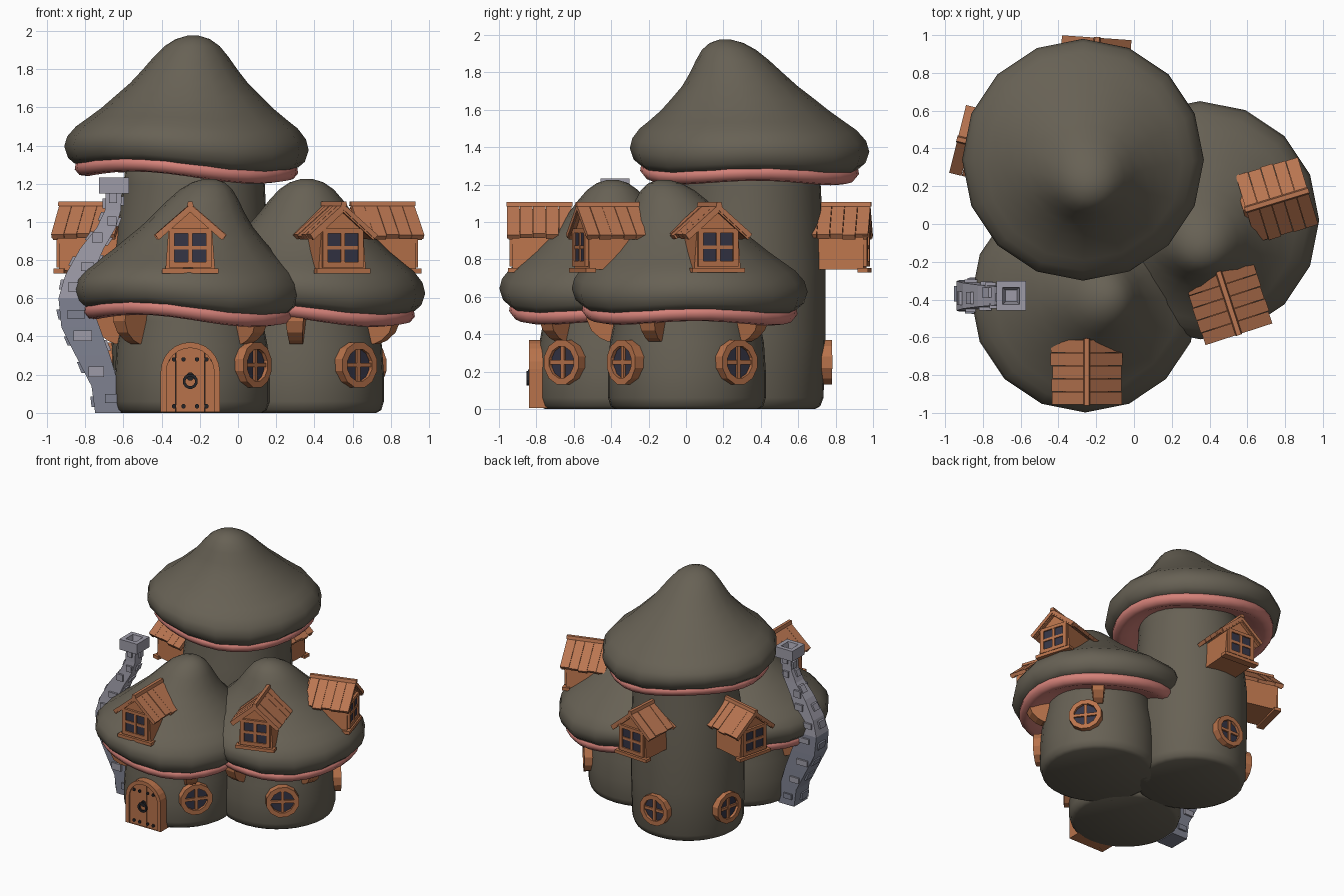
import bpy, bmesh, math, random
from mathutils import Matrix, Vector

if "Cube" in bpy.data.objects:
    bpy.data.objects.remove(bpy.data.objects["Cube"])
random.seed(4)
cos, sin, rad = math.cos, math.sin, math.radians

def material(name, r, g, b):
    m = bpy.data.materials.new(name)
    m.diffuse_color = (r, g, b, 1)
    m.use_nodes = True
    m.node_tree.nodes["Principled BSDF"].inputs["Base Color"].default_value = m.diffuse_color
    return m

SHROOM = material("mushroom grey brown", .136, .120, .090)
PINK = material("gill pink", .66, .22, .19)
WOOD = material("trim wood", .48, .17, .07)
ROOF = material("roof plank wood", .49, .18, .082)
STONE = material("light stone", .34, .33, .39)
MORTAR = material("chimney blue grey", .21, .22, .28)
GLASS = material("dark glass", .035, .035, .06)
IRON = material("black iron", .018, .018, .022)

def build(name, verts, faces, mat, M=Matrix(), smooth=False):
    bm = bmesh.new()
    vs = [bm.verts.new(M @ Vector(v)) for v in verts]
    for f in faces:
        bm.faces.new([vs[i] for i in f])
    bmesh.ops.recalc_face_normals(bm, faces=bm.faces)
    for f in bm.faces:
        f.smooth = smooth
    me = bpy.data.meshes.new(name)
    bm.to_mesh(me)
    bm.free()
    me.materials.append(mat)
    ob = bpy.data.objects.new(name, me)
    bpy.context.collection.objects.link(ob)
    return ob

def loft(name, rings, mat, M=Matrix(), smooth=False, caps=True, closed=False):
    """Skin a stack of equal-length vertex loops."""
    n, k = len(rings[0]), len(rings)
    faces = [(i*n + j, i*n + (j+1) % n, ((i+1) % k)*n + (j+1) % n, ((i+1) % k)*n + j)
             for i in range(k if closed else k - 1) for j in range(n)]
    if caps and not closed:
        faces += [tuple(range(n)), tuple(range((k-1)*n, k*n))]
    return build(name, [v for r in rings for v in r], faces, mat, M, smooth)

def prism(name, pts, y0, y1, mat, M):
    """Extrude an x-z outline along y."""
    return loft(name, [[(x, y, z) for x, z in pts] for y in (y0, y1)], mat, M)

def frame(name, outer, inner, y0, y1, mat, M):
    """Hollow extruded outline."""
    loops = [(outer, y0), (outer, y1), (inner, y1), (inner, y0)]
    return loft(name, [[(x, y, z) for x, z in p] for p, y in loops], mat, M, closed=True)

def rect(x0, x1, z0, z1):
    return [(x0, z0), (x1, z0), (x1, z1), (x0, z1)]

def disc(r, n, cx=0, cz=0):
    return [(cx + r*cos(math.tau*(i+.5)/n), cz + r*sin(math.tau*(i+.5)/n)) for i in range(n)]

def facing(x, y, deg, z=0):
    """Local frame whose -y axis looks outward along the given heading."""
    return Matrix.Translation((x, y, z)) @ Matrix.Rotation(rad(deg + 90), 4, 'Z')

# Cap and gill profiles (radius, height), shared by all three mushrooms
CAP = [(.54, 1.29), (.585, 1.295), (.62, 1.325), (.64, 1.385), (.625, 1.44), (.58, 1.495), (.52, 1.54),
       (.45, 1.595), (.38, 1.66), (.31, 1.725), (.25, 1.795), (.195, 1.865), (.145, 1.92), (.09, 1.957), (.03, 1.975)]
GILL = [(.55, 1.31), (.58, 1.295), (.585, 1.265), (.56, 1.235), (.52, 1.23), (.45, 1.26), (.35, 1.29)]

def lathe(profile, c, scale, drop, apex, n):
    rings = []
    for r, z in profile:
        t = max(0, (z - 1.385) / .59)
        ring = []
        for i in range(n):
            a = math.tau * i / n
            wave = (.027*cos(a - rad(190)) + .017*cos(3*a - rad(15))) * (1 - t)**3
            ring.append((c[0] + apex[0]*t**1.7 + r*scale*cos(a),
                         c[1] + apex[1]*t**1.7 + r*scale*sin(a), z - drop + wave))
        rings.append(ring)
    return rings

def mushroom(name, c, scale, drop, apex, stem):
    loft(name + "_cap", lathe(CAP, c, scale, drop, apex, 16), SHROOM, smooth=True)
    loft(name + "_gills", lathe(GILL, c, scale, drop, apex, 32), PINK, smooth=True, caps=False)
    rings = [[(x + r*cos(math.tau*i/32), y + r*sin(math.tau*i/32), z) for i in range(32)]
             for x, y, r, z in stem]
    loft(name + "_stem", rings, SHROOM, smooth=True)

def stem(x, y, r):
    return [(x, y, r-.04, 0), (x, y, r-.014, .015), (x, y, r, .06), (x, y, r, .2),
            (x, y, r-.01, .35), (x, y, r-.035, .48), (x, y, r-.04, .6)]

A, B, C = (-.258, -.393), (.35, .02), (-.27, .34)
mushroom("front", A, .945, .75, (.108, 0), stem(-.24, -.39, .405))
mushroom("side", B, .985, .75, (.01, -.14), stem(.342, .005, .422))
mushroom("tall", C, 1, 0, (.035, -.13),
         [(-.25, .33, .36, 0), (-.25, .33, .388, .015), (-.25, .33, .405, .06), (-.25, .335, .412, .4),
          (-.25, .335, .412, .75), (-.24, .34, .39, 1.0), (-.23, .35, .37, 1.2), (-.22, .35, .36, 1.36)])

# Round windows
def round_window(c, r, deg):
    a = rad(deg)
    M = facing(c[0] + (r+.04)*cos(a), c[1] + (r+.04)*sin(a), deg, .25)
    frame("round_window_frame", disc(.122, 12), disc(.086, 12), 0, .11, WOOD, M)
    prism("round_window_glass", disc(.088, 12), .022, .03, GLASS, M)
    prism("round_window_upright", rect(-.011, .011, -.09, .09), .008, .024, WOOD, M)
    prism("round_window_crossbar", rect(-.09, .09, -.011, .011), .009, .024, WOOD, M)

SA, SB, SC = (-.24, -.39), (.342, .005), (-.25, .335)
for c, r, d in [(SA, .4, -39), (SB, .42, -50), (SB, .42, 38), (SC, .405, 91), (SC, .405, 168)]:
    round_window(c, r, d)

# Curved brackets under the low caps
SIDE = [(-.03, .56), (.13, .56), (.135, .48), (.11, .42), (.065, .38), (.02, .36), (-.03, .37)]
def bracket(c, r, deg):
    M = facing(c[0] + r*cos(rad(deg)), c[1] + r*sin(rad(deg)), deg)
    rings = [[(s*(.034 + .1*(z-.355)), -o, z) for o, z in SIDE] for s in (-1, 1)]
    loft("cap_bracket", rings, WOOD, M)

for d in (-45, -138, 178):
    bracket(SA, .38, d)
for d in (-95, -24, 50):
    bracket(SB, .4, d)

# Dormer windows with plank roofs
def dormer(x, y, deg):
    M = facing(x, y, deg)
    prism("dormer_wall", [(-.13, .745), (.13, .745), (.115, .95), (0, 1.07), (-.115, .95)], .03, .36, WOOD, M)
    prism("dormer_sill", rect(-.147, .147, .73, .755), .005, .06, WOOD, M)
    frame("dormer_window_frame", rect(-.112, .112, .762, .965), rect(-.083, .083, .79, .94), .012, .04, WOOD, M)
    prism("dormer_glass", rect(-.085, .085, .785, .945), .022, .029, GLASS, M)
    prism("dormer_window_upright", rect(-.011, .011, .785, .945), .014, .028, WOOD, M)
    prism("dormer_window_crossbar", rect(-.085, .085, .855, .875), .015, .028, WOOD, M)
    for s in (-1, 1):
        prism("dormer_gable_board", [(0, 1.085), (s*.178, .925), (s*.165, .905), (0, 1.05)], .008, .03, WOOD, M)
        for i in range(5):
            e, t = random.uniform(-.006, .004), random.uniform(-.003, .003)
            prism("roof_plank", [(0, 1.095+t), (s*(.188+e), .932-e+t), (s*(.172+e), .91-e), (0, 1.062)],
                  .069*i + .001, .069*i + .068, ROOF, M)
    prism("roof_ridge", [(-.018, 1.082), (.018, 1.082), (.012, 1.106), (-.012, 1.106)], -.003, .35, ROOF, M)

for d in [(-.25, -.957, -90), (.555, -.585, -72), (.922, .177, 17), (-.935, .45, 166), (-.195, .987, 86)]:
    dormer(*d)

# Arched front door
def arch(r):
    return [(-r, .005), (r, .005)] + [(r*cos(math.pi*i/12), .215 + r*sin(math.pi*i/12)) for i in range(13)]

D = facing(-.25, -.84, -90)
frame("door_frame", arch(.155), arch(.125), 0, .14, WOOD, D)
prism("door_gaps", arch(.127), .026, .035, IRON, D)
for i in range(5):
    x0, x1 = -.125 + .05*i + .001, -.125 + .05*(i+1) - .001
    top = [(x, .215 + math.sqrt(max(0, .127**2 - x*x))) for x in (x1, (x0+x1)/2, x0)]
    prism("door_plank", [(x0, .005), (x1, .005)] + top, .01, .03, WOOD, D)
for x in (-.085, -.035, .035, .085):
    for z in (.035, .28):
        prism("door_rivet", disc(.012, 8, x, z), .0, .014, IRON, D)
prism("handle_plate", disc(.022, 8, 0, .19), -.006, .014, IRON, D)
frame("handle_ring", disc(.04, 12, 0, .165), disc(.025, 12, 0, .165), -.014, .0, IRON, D)

# Crooked chimney: (centre x, half width x, half width y, z)
PATH = [(-.68, .068, .085, 0), (-.695, .072, .085, .14), (-.76, .09, .085, .3), (-.825, .1, .083, .45),
        (-.86, .08, .078, .6), (-.835, .07, .068, .72), (-.765, .062, .058, .86), (-.69, .05, .05, .97),
        (-.655, .042, .045, 1.06), (-.65, .042, .045, 1.17)]
CY = -.38
shaft = loft("chimney_shaft", [[(x-w, CY-d, z), (x+w, CY-d, z), (x+w, CY+d, z), (x-w, CY+d, z)]
                               for x, w, d, z in PATH], MORTAR)
shaft.data.materials.append(STONE)
for f in shaft.data.polygons:  # the upper shaft is paler
    f.material_index = int(f.center.z > .65)

def loop(h, z):
    return [(-.65 + sx*h, CY + sy*h, z) for sx, sy in ((-1, -1), (1, -1), (1, 1), (-1, 1))]
loft("chimney_top", [loop(.06, 1.15), loop(.078, 1.15), loop(.078, 1.232), loop(.045, 1.232), loop(.03, 1.175)], STONE)

# Loose stones on the chimney faces
for (xa, wa, da, za), (xb, wb, db, zb) in zip(PATH, PATH[1:]):
    for dx, dy in ((-1, 0), (1, 0), (0, -1), (0, 1)):
        t, u = random.uniform(.3, .7), random.uniform(-.4, .4)
        x, w, d, z = (p + (q-p)*t for p, q in ((xa, xb), (wa, wb), (da, db), (za, zb)))
        hx, hy = (.014, d*.5) if dx else (w*.5, .014)
        cx, cy = x + dx*w + (0 if dx else u*w), CY + dy*d + (0 if dy else u*d)
        h = random.uniform(.02, .028)
        slant = (xb-xa)/(zb-za) * h if dx else 0
        loft("chimney_stone", [[(cx+k*slant-hx, cy-hy, z+k*h), (cx+k*slant+hx, cy-hy, z+k*h),
                                (cx+k*slant+hx, cy+hy, z+k*h), (cx+k*slant-hx, cy+hy, z+k*h)] for k in (-1, 1)],
             STONE if z > .65 else random.choice((STONE, MORTAR)))
